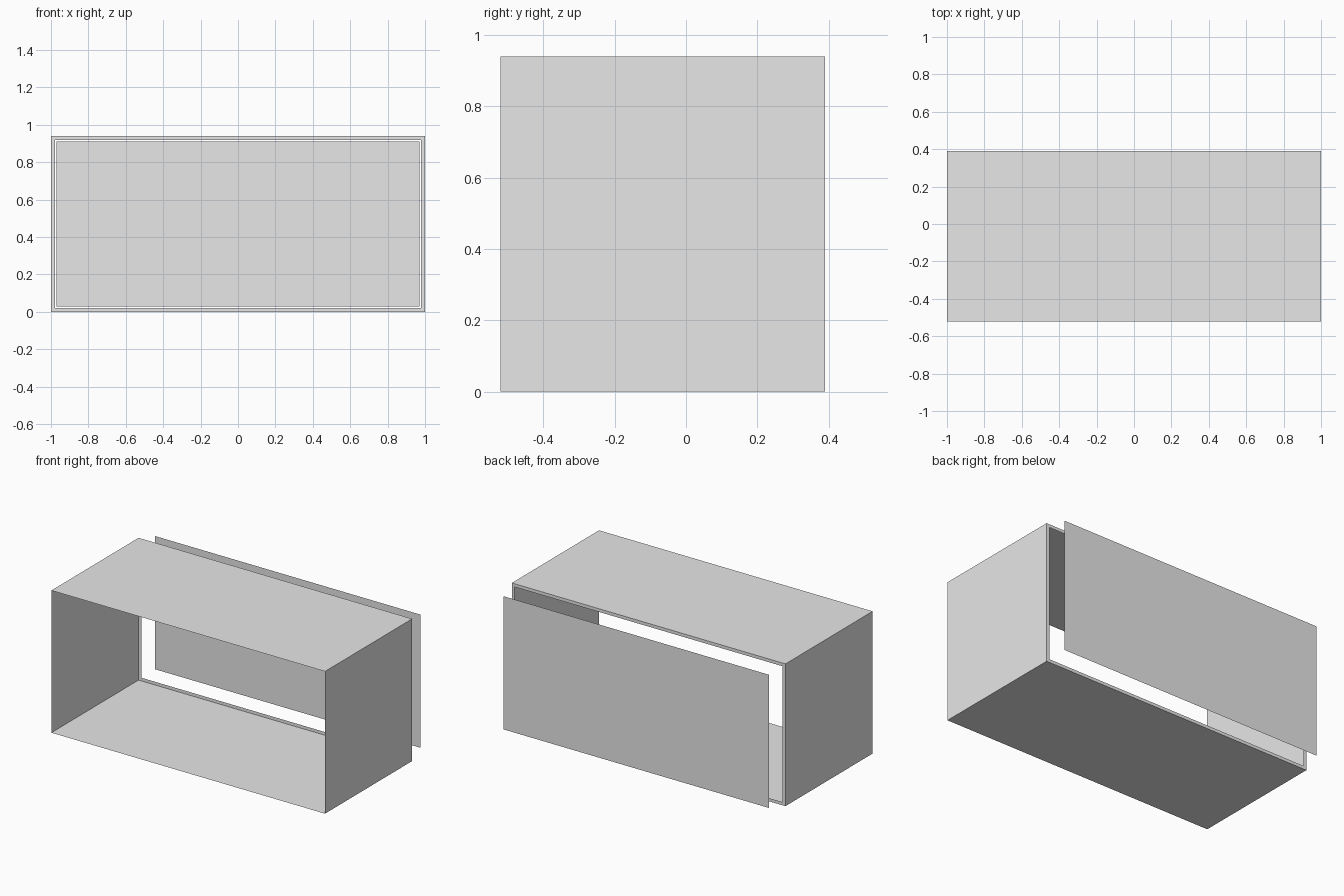
import bpy, bmesh
from mathutils import Matrix, Vector

if "Cube" in bpy.data.objects:
    bpy.data.objects.remove(bpy.data.objects["Cube"])

WIDTH, HEIGHT = 2.0, 0.94
FRONT, BACK, PANEL_Y = -0.52, 0.39, 0.52
RIM = 0.03

grey = bpy.data.materials.new("light grey")
grey.diffuse_color = (0.8, 0.8, 0.8, 1)
grey.use_nodes = True
grey.node_tree.nodes["Principled BSDF"].inputs["Base Color"].default_value = grey.diffuse_color


def add_object(name, bm):
    mesh = bpy.data.meshes.new(name)
    bm.to_mesh(mesh)
    bm.free()
    mesh.materials.append(grey)
    obj = bpy.data.objects.new(name, mesh)
    bpy.context.collection.objects.link(obj)
    return obj


# Thin-walled case: open at the front, narrow rim around the back opening
bm = bmesh.new()
centre = Vector((0, (FRONT + BACK) / 2, HEIGHT / 2))
size = Matrix.Diagonal((WIDTH, BACK - FRONT, HEIGHT, 1))
bmesh.ops.create_cube(bm, size=1, matrix=Matrix.Translation(centre) @ size)
bm.normal_update()
front = [f for f in bm.faces if f.normal.y < -0.9]
back = [f for f in bm.faces if f.normal.y > 0.9]
bmesh.ops.inset_region(bm, faces=back, thickness=RIM, use_boundary=True)
bmesh.ops.delete(bm, geom=front + back, context='FACES')
add_object("case", bm)

# Flat back panel, the size of the opening, held off behind the case
bm = bmesh.new()
x = WIDTH / 2 - RIM
corners = [(x, RIM), (-x, RIM), (-x, HEIGHT - RIM), (x, HEIGHT - RIM)]
bm.faces.new([bm.verts.new((cx, PANEL_Y, cz)) for cx, cz in corners])
bm.normal_update()
add_object("back_panel", bm)
